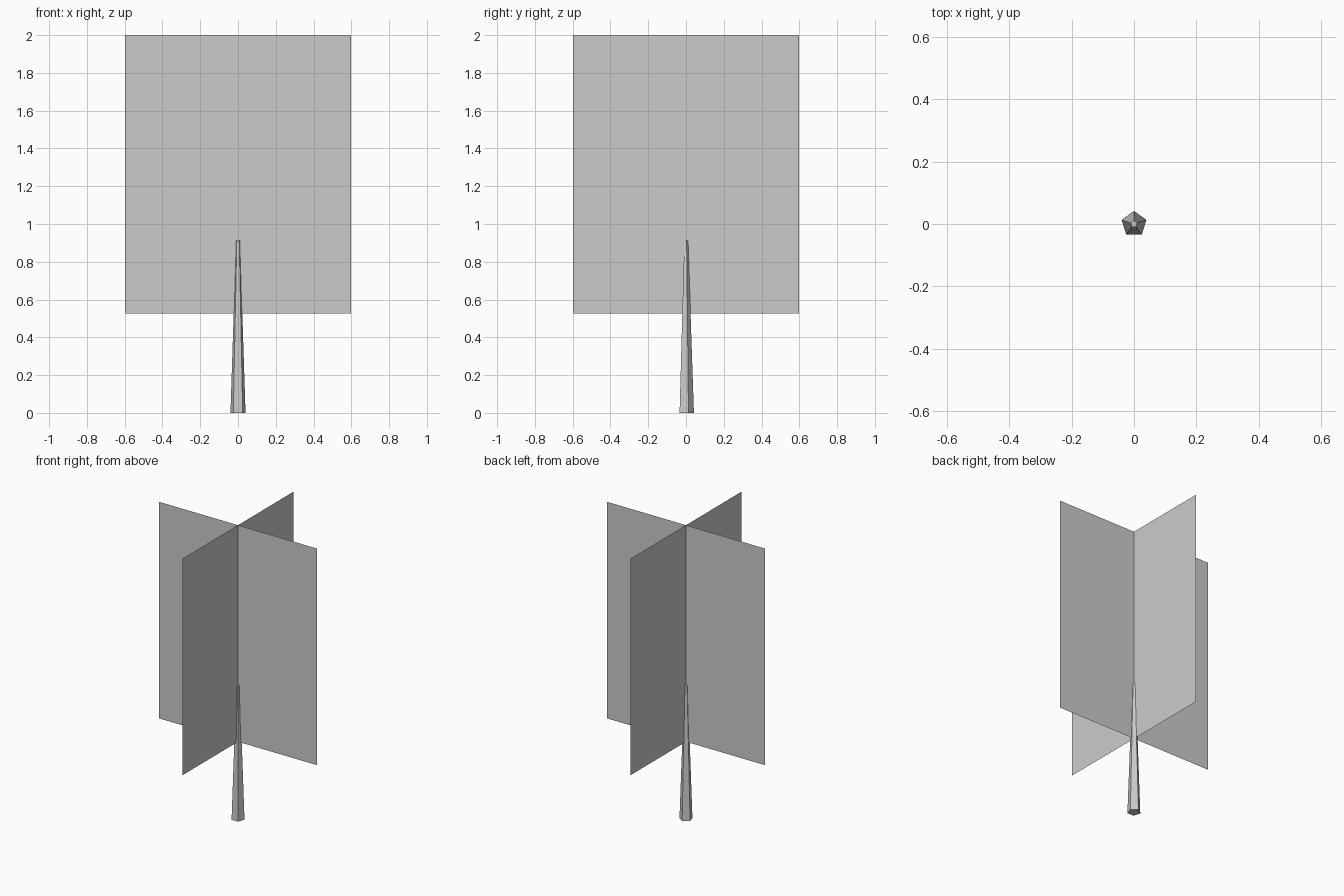
import bpy, bmesh, math
from mathutils import Matrix

if "Cube" in bpy.data.objects:
    bpy.data.objects.remove(bpy.data.objects["Cube"])


def finish(bm, name):
    mesh = bpy.data.meshes.new(name)
    bm.to_mesh(mesh)
    bm.free()
    obj = bpy.data.objects.new(name, mesh)
    bpy.context.collection.objects.link(obj)
    return obj


# Tapered five-sided trunk, one corner pointing to the back (+y)
def trunk(r_bottom, r_top, height, sides=5):
    bm = bmesh.new()
    rings = []
    for r, z in ((r_bottom, 0), (r_top, height)):
        angles = [math.pi / 2 + math.tau * i / sides for i in range(sides)]
        rings.append([bm.verts.new((r * math.cos(a), r * math.sin(a), z)) for a in angles])
    low, high = rings
    for i in range(sides):
        j = (i + 1) % sides
        bm.faces.new((low[i], low[j], high[j], high[i]))
    bm.faces.new(low[::-1])
    bm.faces.new(high)
    return finish(bm, "trunk")


# Upright flat foliage card, turned about z
def foliage_card(name, half_width, z0, z1, angle):
    bm = bmesh.new()
    corners = ((-half_width, z0), (half_width, z0), (half_width, z1), (-half_width, z1))
    bm.faces.new([bm.verts.new((x, 0, z)) for x, z in corners])
    bm.transform(Matrix.Rotation(angle, 4, "Z"))
    return finish(bm, name)


trunk(0.042, 0.011, 0.912)
foliage_card("foliage_card_across", 0.597, 0.525, 2.0, 0)
foliage_card("foliage_card_lengthwise", 0.597, 0.525, 2.0, math.pi / 2)
